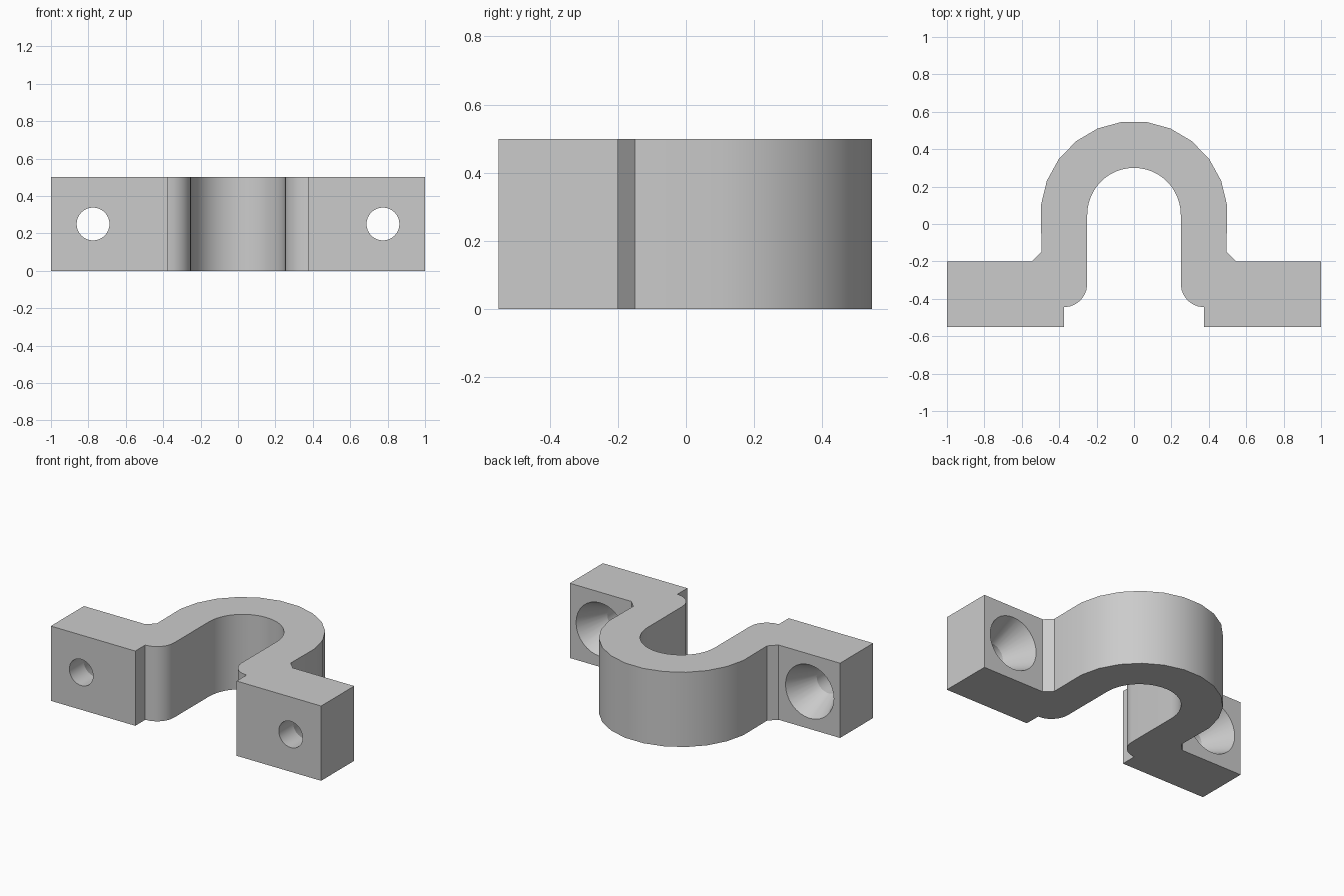
import bpy, bmesh
from math import radians, cos, sin, pi
from mathutils import Matrix

cube = bpy.data.objects.get("Cube")
if cube:
    bpy.data.objects.remove(cube)

HEIGHT = 0.5
FRONT, BACK = -0.55, -0.2
HOLE_X = 0.775

grey = bpy.data.materials.new("light grey")
grey.use_nodes = True
grey.diffuse_color = (0.6, 0.6, 0.6, 1)
grey.node_tree.nodes["Principled BSDF"].inputs["Base Color"].default_value = (0.6, 0.6, 0.6, 1)


def arc(cx, cy, r, start, end, steps):
    angles = [radians(start + (end - start) * i / steps) for i in range(steps + 1)]
    return [(cx + r * cos(a), cy + r * sin(a)) for a in angles]


def add_object(name, bm):
    bmesh.ops.recalc_face_normals(bm, faces=bm.faces)
    mesh = bpy.data.meshes.new(name)
    bm.to_mesh(mesh)
    bm.free()
    mesh.materials.append(grey)
    obj = bpy.data.objects.new(name, mesh)
    bpy.context.collection.objects.link(obj)
    return obj


# Clamp outline: right foot, outer arch, left foot, inner arch with rounded lips
foot = [(1, FRONT), (1, BACK), (0.545, BACK), (0.495, -0.15)]
outer = foot + arc(0, 0.05, 0.5, 6, 174, 11) + [(-x, y) for x, y in reversed(foot)]
lip = [(0.375, FRONT)] + arc(0.375, -0.32, 0.125, 270, 180, 6)
inner = [(-x, y) for x, y in lip] + arc(0, 0.05, 0.25, 180, 0, 24) + lip[::-1]

bm = bmesh.new()
base = bm.faces.new([bm.verts.new((x, y, 0)) for x, y in outer + inner])
ext = bmesh.ops.extrude_face_region(bm, geom=[base], use_keep_orig=True)
top = [v for v in ext["geom"] if isinstance(v, bmesh.types.BMVert)]
bmesh.ops.translate(bm, verts=top, vec=(0, 0, HEIGHT))
clamp = add_object("saddle_clamp", bm)


# Screw holes: straight bore from the front, countersunk from the back
def screw_cutter(name, x):
    profile = [(0, -0.6), (0.088, -0.6), (0.088, -0.4), (0.188, -0.18), (0, -0.18)]
    bm = bmesh.new()
    verts = [bm.verts.new((r, y, 0)) for r, y in profile]
    edges = [bm.edges.new(pair) for pair in zip(verts, verts[1:])]
    bmesh.ops.spin(bm, geom=verts + edges, cent=(0, 0, 0), axis=(0, 1, 0),
                   angle=2 * pi, steps=32)
    bmesh.ops.remove_doubles(bm, verts=bm.verts, dist=0.0001)
    bmesh.ops.transform(bm, matrix=Matrix.Translation((x, 0, HEIGHT / 2)), verts=bm.verts)
    cutter = add_object(name, bm)
    cutter.hide_render = True
    return cutter


bpy.ops.object.select_all(action="DESELECT")
clamp.select_set(True)
bpy.context.view_layer.objects.active = clamp
for side, x in (("left", HOLE_X), ("right", -HOLE_X)):
    cutter = screw_cutter(side + "_screw_cutter", x)
    cut = clamp.modifiers.new(side + "_screw_hole", "BOOLEAN")
    cut.operation = "DIFFERENCE"
    cut.solver = "EXACT"
    cut.object = cutter
    bpy.ops.object.modifier_apply(modifier=cut.name)
    bpy.data.objects.remove(cutter)

bpy.ops.object.shade_smooth_by_angle(angle=radians(20))
